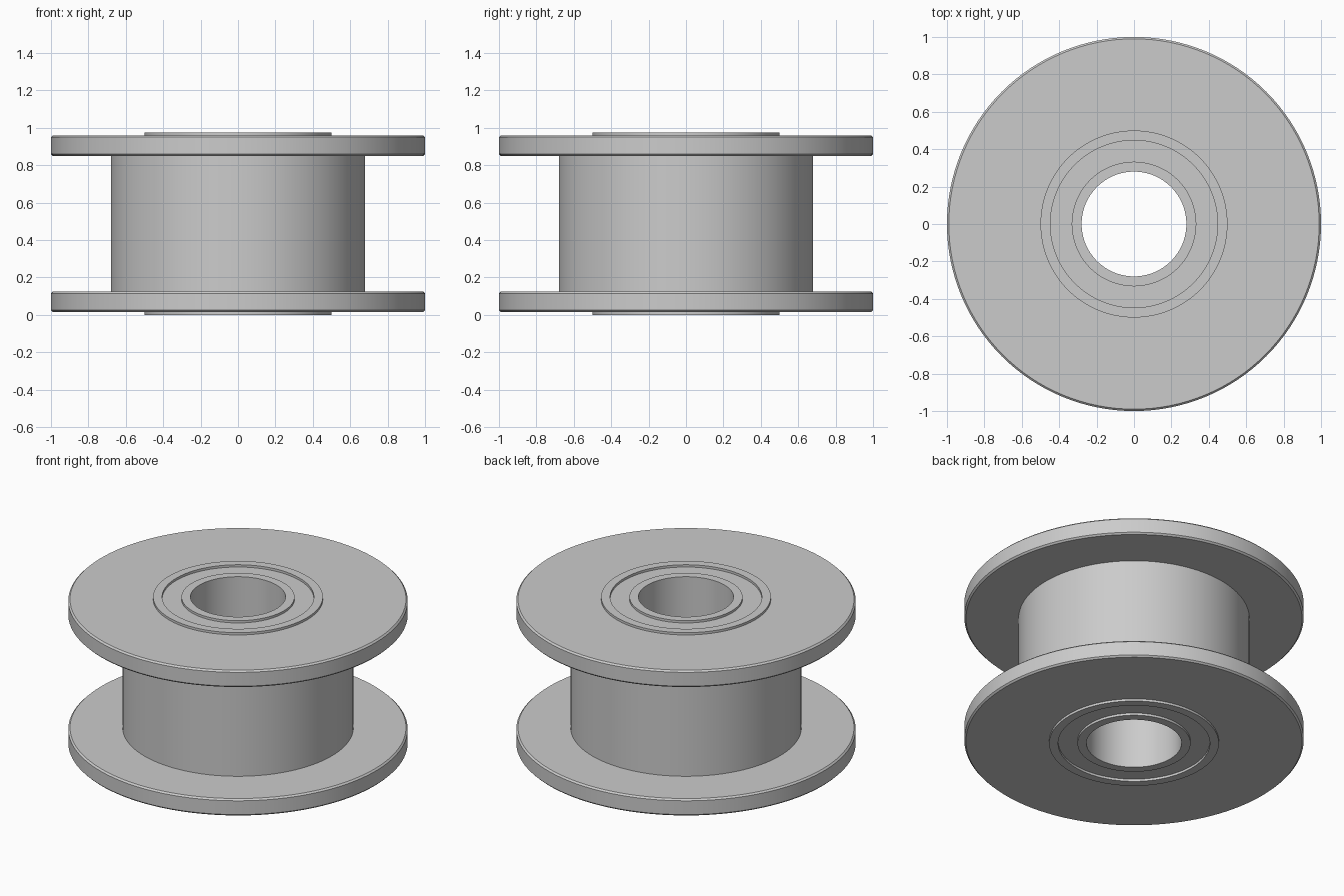
import bpy, bmesh, math

cube = bpy.data.objects.get("Cube")
if cube:
    bpy.data.objects.remove(cube, do_unlink=True)

HEIGHT = 0.975
SEGMENTS = 128

grey = bpy.data.materials.new("light_grey")
grey.use_nodes = True
colour = (0.6, 0.6, 0.6, 1)
grey.diffuse_color = colour
grey.node_tree.nodes["Principled BSDF"].inputs["Base Color"].default_value = colour


def lathe(name, lower_half):
    """Revolve a closed profile: lower half (radius, z) plus its mirror at mid height."""
    profile = lower_half + [(r, HEIGHT - z) for r, z in reversed(lower_half)]
    bm = bmesh.new()
    rings = []
    for r, z in profile:
        rings.append([bm.verts.new((r * math.cos(a), r * math.sin(a), z))
                      for a in (math.tau * i / SEGMENTS for i in range(SEGMENTS))])
    for ring, following in zip(rings, rings[1:] + rings[:1]):
        for i in range(SEGMENTS):
            j = (i + 1) % SEGMENTS
            bm.faces.new((ring[i], ring[j], following[j], following[i]))
    bmesh.ops.recalc_face_normals(bm, faces=bm.faces)
    mesh = bpy.data.meshes.new(name)
    bm.to_mesh(mesh)
    bm.free()
    mesh.materials.append(grey)
    obj = bpy.data.objects.new(name, mesh)
    bpy.context.collection.objects.link(obj)
    bpy.context.view_layer.objects.active = obj
    bpy.ops.object.select_all(action='DESELECT')
    obj.select_set(True)
    bpy.ops.object.shade_smooth_by_angle(angle=math.radians(30))
    return obj


# Flanged drum with raised bearing rings, a shallow groove and a through bore
lathe("flanged_pulley", [
    (0.28, 0), (0.333, 0),                        # inner bearing ring
    (0.333, 0.015), (0.447, 0.015),               # groove floor
    (0.447, 0), (0.5, 0),                         # outer bearing ring
    (0.5, 0.015), (0.99, 0.015), (1, 0.025),      # flange face and chamfer
    (1, 0.115), (0.99, 0.125), (0.68, 0.125),     # flange rim and inner face
])
